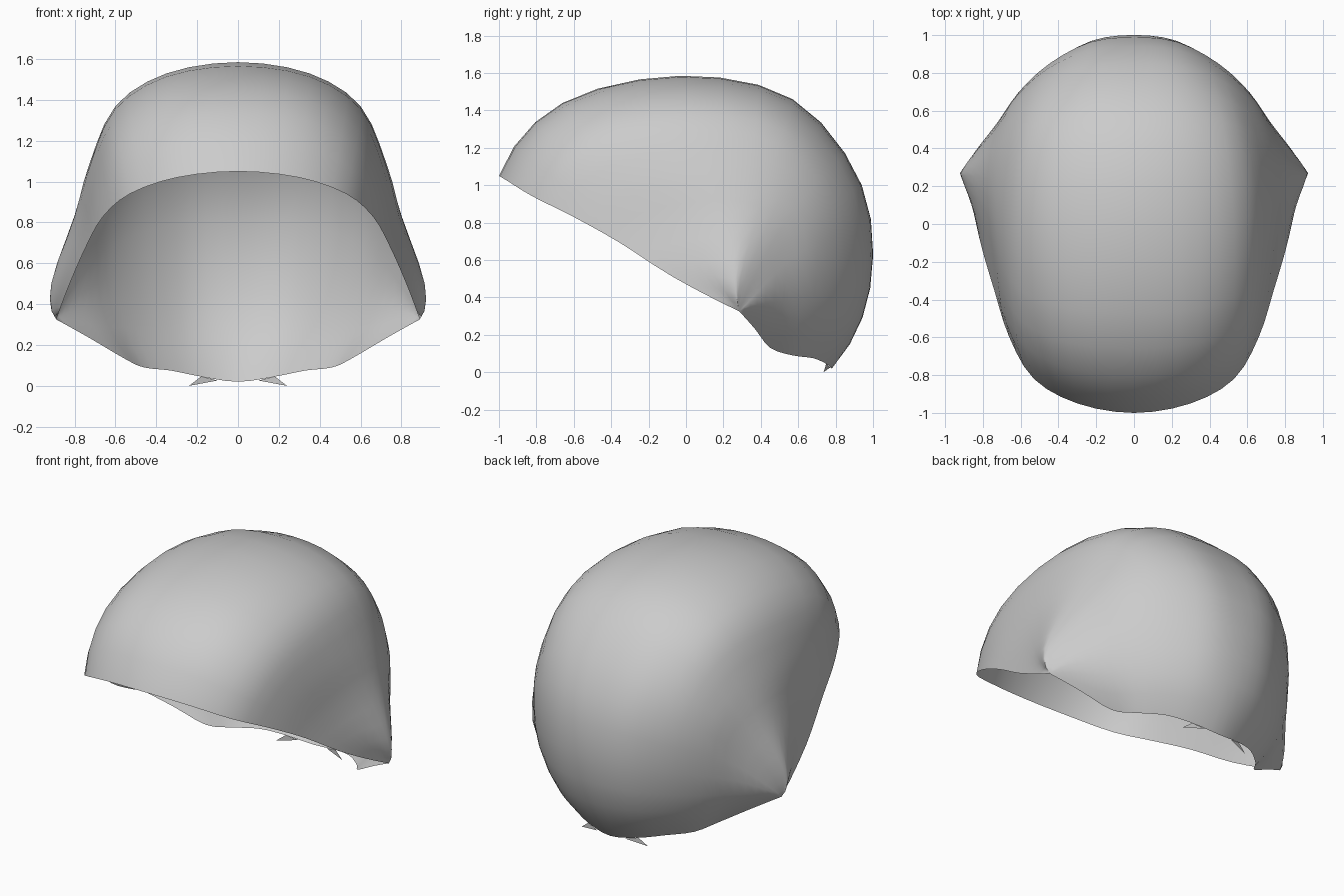
import bpy, bmesh
from mathutils import Vector

if "Cube" in bpy.data.objects:
    bpy.data.objects.remove(bpy.data.objects["Cube"])

# Half ribs fanning around the ear corner, from the front rim over the crown to the nape
EAR = (.89, .285, .325)
RIBS = [
    [(.82, -.07, .51), (.74, -.35, .69), (.66, -.6, .83), (.53, -.82, .94), (.3, -.95, 1.02), (0, -1, 1.05)],
    [(.86, .10, .52), (.765, -.13, .78), (.70, -.33, 1.03), (.59, -.52, 1.25), (.34, -.63, 1.4), (0, -.66, 1.44)],
    [(.91, .24, .50), (.80, .17, .83), (.73, .10, 1.08), (.60, .03, 1.37), (.35, -.02, 1.53), (0, -.03, 1.585)],
    [(.905, .29, .50), (.79, .37, .80), (.69, .44, 1.05), (.54, .52, 1.29), (.3, .56, 1.42), (0, .57, 1.46)],
    [(.85, .37, .45), (.73, .52, .67), (.62, .68, .82), (.46, .82, .92), (.24, .92, .99), (0, .94, 1.0)],
    [(.83, .38, .36), (.71, .52, .38), (.58, .68, .40), (.42, .83, .42), (.22, .95, .44), (0, .985, .45)],
    [(.72, .37, .23), (.55, .45, .13), (.46, .57, .09), (.33, .68, .075), (.18, .75, .045), (0, .78, .02)],
]


def spline(pts, n):
    """Smooth curve through the points, n steps per span."""
    p = [3 * pts[0] - 3 * pts[1] + pts[2]] + pts + [3 * pts[-1] - 3 * pts[-2] + pts[-3]]
    out = []
    for i in range(1, len(p) - 2):
        a, b, c, d = p[i - 1:i + 3]
        for k in range(n):
            t = k / n
            out.append(.5 * (2 * b + (c - a) * t + (2 * a - 5 * b + 4 * c - d) * t * t
                             + (3 * b - a - 3 * c + d) * t ** 3))
    return out + [pts[-1]]


def finish(name, bm):
    mesh = bpy.data.meshes.new(name)
    bm.to_mesh(mesh)
    bm.free()
    mesh.shade_smooth()
    obj = bpy.data.objects.new(name, mesh)
    bpy.context.collection.objects.link(obj)
    return obj


# Shell: full mirrored ribs, smoothed along and across
ribs = []
for half in RIBS:
    pts = [Vector(EAR)] + [Vector(p) for p in half]
    pts += [Vector((-p.x, p.y, p.z)) for p in reversed(pts[:-1])]
    ribs.append(spline(pts, 3))
columns = [spline([r[j] for r in ribs], 3) for j in range(len(ribs[0]))]

bm = bmesh.new()
grid = [[bm.verts.new(p) for p in col] for col in columns]
for a, b in zip(grid, grid[1:]):
    for i in range(len(a) - 1):
        bm.faces.new((a[i], a[i + 1], b[i + 1], b[i]))
bmesh.ops.remove_doubles(bm, verts=bm.verts, dist=.0005)
bmesh.ops.recalc_face_normals(bm, faces=bm.faces)
if sum(f.normal.dot(f.calc_center_median() - Vector((0, .1, .5))) for f in bm.faces) < 0:
    bmesh.ops.reverse_faces(bm, faces=bm.faces)
finish("cap_shell", bm)

# Small pointed flaps on the nape rim
bm = bmesh.new()
for s in (1, -1):
    tip = [(s * .18, .75, .046), (s * .24, .735, 0), (s * .1, .772, .026)]
    if s < 0:
        tip.reverse()
    bm.faces.new([bm.verts.new(p) for p in tip])
finish("nape_points", bm)
